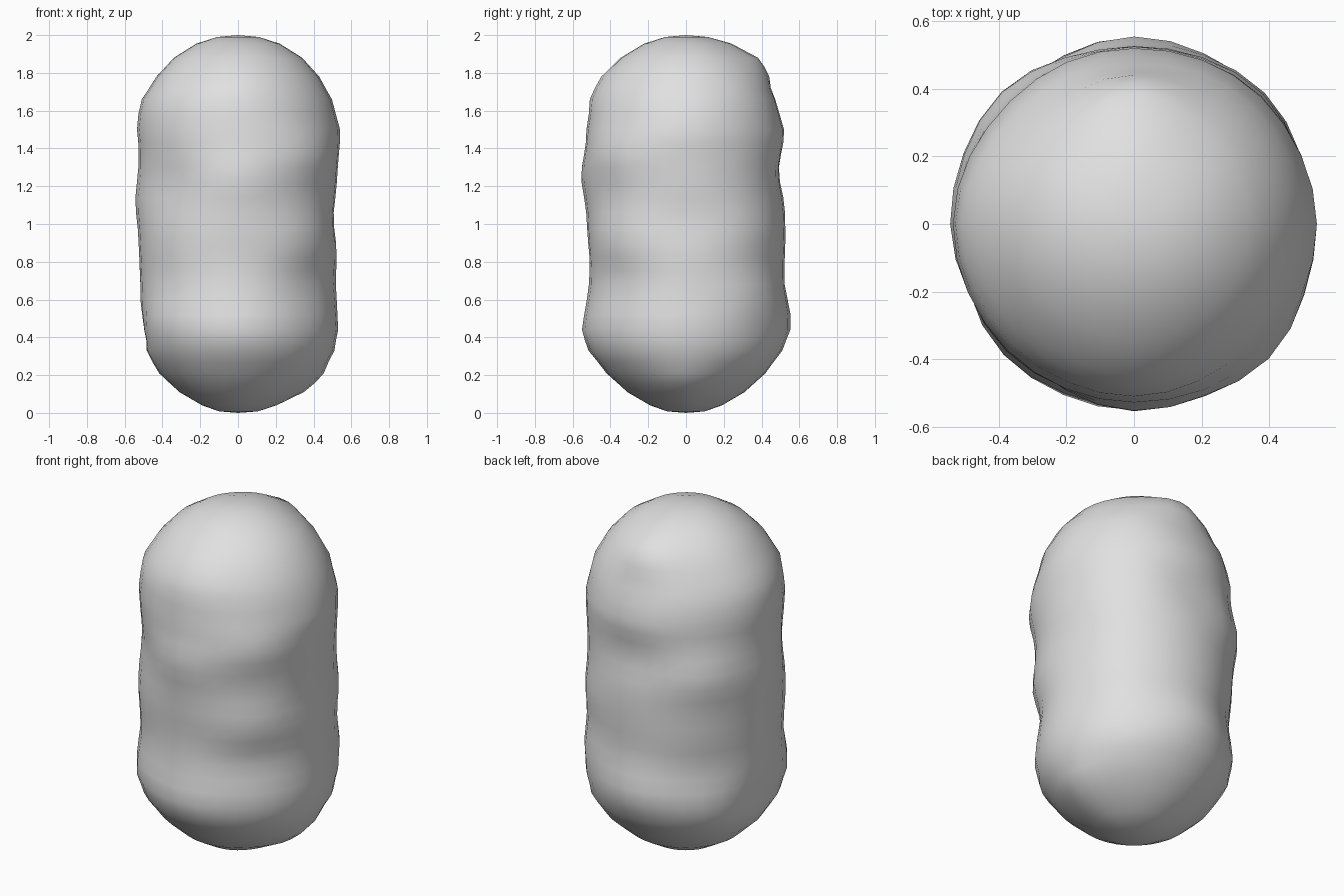
import bpy, bmesh
from math import cos, sin, exp, radians, ceil, pi

cube = bpy.data.objects.get("Cube")
if cube:
    bpy.data.objects.remove(cube, do_unlink=True)

SIDES = 32

# Pill outline from bottom to top: (radius, height)
PROFILE = [(.10, .008), (.19, .04), (.31, .11), (.42, .21), (.505, .33),
           (.53, .44), (.518, .68), (.525, .9), (.525, 1.3), (.525, 1.5),
           (.495, 1.66), (.43, 1.78), (.34, 1.88), (.22, 1.955), (.11, 1.99)]

# Soft swellings and dents by direction in degrees: (height, amount)
LUMPS = {
    0: [(1.48, .015), (1.03, -.02), (.14, .045)],
    45: [(1.42, .008), (.95, .018), (.62, .025), (.24, .01)],
    90: [(1.88, .045), (1.68, -.025), (1.28, -.035), (.5, .028)],
    135: [(1.72, -.02), (1.45, -.01), (1.18, .03), (.65, -.015)],
    180: [(1.6, .018), (1.12, .018), (.42, -.035)],
    225: [(1.65, .012), (1.22, -.02), (.92, .008), (.5, .02)],
    270: [(1.74, .02), (1.25, .03), (.82, -.012), (.43, .02)],
    315: [(1.36, .037), (.92, .02), (.7, -.02)],
}


def lump_offset(angle, z):
    """Sum of the soft lumps at one place on the wall."""
    total = 0
    for degrees, lumps in LUMPS.items():
        turn = (angle - radians(degrees) + pi) % (2 * pi) - pi
        reach = exp(-(turn / .44) ** 2)
        total += reach * sum(amount * exp(-((z - height) / .13) ** 2)
                             for height, amount in lumps)
    return total


def fill_in(profile, step):
    """Split the long stretches of the outline into even rings."""
    for (r0, z0), (r1, z1) in zip(profile, profile[1:]):
        count = max(1, ceil((z1 - z0) / step - .001))
        for i in range(count):
            t = i / count
            yield r0 + (r1 - r0) * t, z0 + (z1 - z0) * t
    yield profile[-1]


def build_body():
    bm = bmesh.new()
    rings = []
    for radius, z in fill_in(PROFILE, .08):
        ring = []
        for i in range(SIDES):
            a = 2 * pi * i / SIDES
            r = radius + lump_offset(a, z) * min(1, radius / .35)
            ring.append(bm.verts.new((r * cos(a), r * sin(a), z)))
        rings.append(ring)
    # Walls between rings
    for low, high in zip(rings, rings[1:]):
        for i in range(SIDES):
            j = (i + 1) % SIDES
            bm.faces.new((low[i], low[j], high[j], high[i]))
    # Rounded ends
    bottom, top = bm.verts.new((0, 0, 0)), bm.verts.new((0, 0, 2))
    for i in range(SIDES):
        j = (i + 1) % SIDES
        bm.faces.new((bottom, rings[0][j], rings[0][i]))
        bm.faces.new((top, rings[-1][i], rings[-1][j]))
    for face in bm.faces:
        face.smooth = True
    mesh = bpy.data.meshes.new("lumpy_capsule")
    bm.to_mesh(mesh)
    bm.free()
    return mesh


# Plain grey surface
grey = bpy.data.materials.new("light_grey")
grey.use_nodes = True
colour = (.75, .75, .75, 1)
grey.diffuse_color = colour
grey.node_tree.nodes["Principled BSDF"].inputs["Base Color"].default_value = colour

body = bpy.data.objects.new("lumpy_capsule", build_body())
body.data.materials.append(grey)
bpy.context.collection.objects.link(body)
